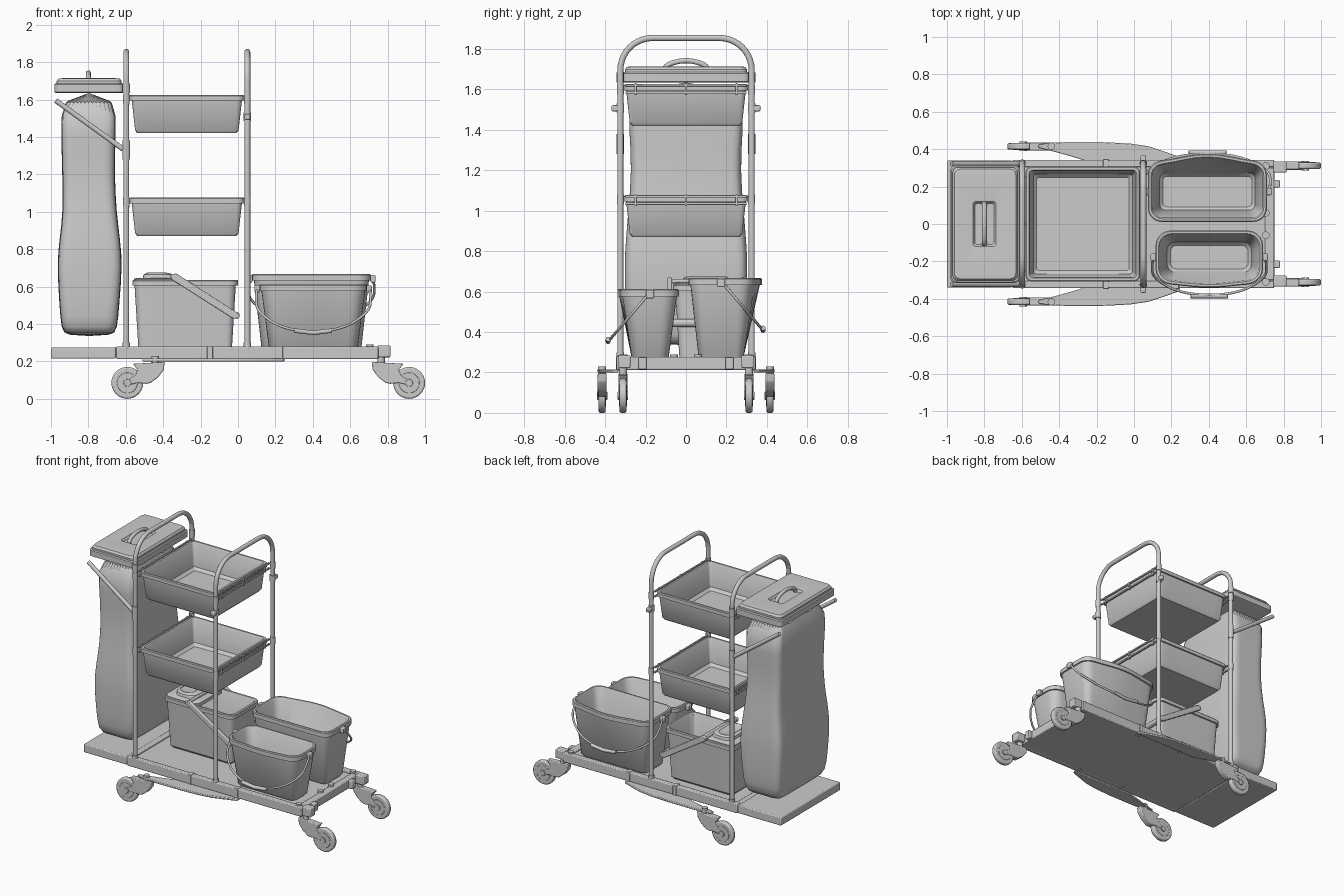
import bpy, bmesh, math
from mathutils import Vector

if "Cube" in bpy.data.objects:
    bpy.data.objects.remove(bpy.data.objects["Cube"])

def finish(name, bm, angle=35, bevel=0, sub=0):
    bmesh.ops.recalc_face_normals(bm, faces=bm.faces)
    me = bpy.data.meshes.new(name)
    bm.to_mesh(me)
    bm.free()
    return place(name, me, angle, bevel, sub)

def place(name, me, angle=35, bevel=0, sub=0):
    ob = bpy.data.objects.new(name, me)
    bpy.context.collection.objects.link(ob)
    if bevel:
        m = ob.modifiers.new("bevel", 'BEVEL')
        m.width, m.segments = bevel, 2
    if sub:
        m = ob.modifiers.new("smooth", 'SUBSURF')
        m.levels = m.render_levels = sub
    bpy.ops.object.select_all(action='DESELECT')
    ob.select_set(True)
    bpy.context.view_layer.objects.active = ob
    bpy.ops.object.shade_smooth_by_angle(angle=math.radians(angle))
    return ob

def box(name, x0, x1, y0, y1, z0, z1, bevel=0.006):
    bm = bmesh.new()
    bmesh.ops.create_cube(bm, size=1)
    for v in bm.verts:
        v.co = Vector(((x0 + x1) / 2 + v.co.x * (x1 - x0), (y0 + y1) / 2 + v.co.y * (y1 - y0),
                       (z0 + z1) / 2 + v.co.z * (z1 - z0)))
    return finish(name, bm, bevel=bevel)

def prism(name, outline, axis, lo, hi, bevel=0.005):
    # outline is in xz when axis is 'y', in xy when axis is 'z'
    bm = bmesh.new()
    co = lambda p, t: (p[0], t, p[1]) if axis == 'y' else (p[0], p[1], t)
    f = bm.faces.new([bm.verts.new(co(p, lo)) for p in outline])
    g = bmesh.ops.extrude_face_region(bm, geom=[f])
    d = Vector(co((0, 0), hi - lo))
    bmesh.ops.translate(bm, vec=d, verts=[v for v in g['geom'] if isinstance(v, bmesh.types.BMVert)])
    return finish(name, bm, bevel=bevel)

def tube(name, path, r, nurbs=False, res=5):
    cu = bpy.data.curves.new(name, 'CURVE')
    cu.dimensions, cu.bevel_depth, cu.bevel_resolution, cu.use_fill_caps = '3D', r, res, True
    sp = cu.splines.new('NURBS' if nurbs else 'POLY')
    sp.points.add(len(path) - 1)
    for p, c in zip(sp.points, path):
        p.co = (*c, 1)
    if nurbs:
        sp.use_endpoint_u, sp.order_u, sp.resolution_u = True, 3, 6
    tmp = bpy.data.objects.new("tmp", cu)
    me = bpy.data.meshes.new_from_object(tmp)
    bpy.data.objects.remove(tmp)
    return place(name, me, 40)

def loft(name, rings, sub=0, n=5, angle=35):
    # each ring: x0, x1, y0, y1, corner radius, z, bulge on +y, bulge on -y
    bm = bmesh.new()
    loops = []
    for x0, x1, y0, y1, r, z, *b in rings:
        bp, bn = (b + [0, 0])[:2]
        pts = []
        for k, (cx, cy) in enumerate([(x1 - r, y1 - r), (x0 + r, y1 - r), (x0 + r, y0 + r), (x1 - r, y0 + r)]):
            arc = [(cx + r * math.cos(a), cy + r * math.sin(a))
                   for a in [(k + i / n) * math.pi / 2 for i in range(n + 1)]]
            pts += arc
            if k in (0, 2):   # extra points along the long sides
                ex = x0 + r if k == 0 else x1 - r
                pts += [(arc[-1][0] + (ex - arc[-1][0]) * i / 8, arc[-1][1]) for i in range(1, 8)]
        xm, ym, h = (x0 + x1) / 2, (y0 + y1) / 2, (x1 - x0) / 2
        loop = []
        for x, y in pts:
            w = 0.5 + 0.5 * math.cos(math.pi * min(1, abs(x - xm) / h))
            y += w * bp * (y > ym) - w * bn * (y < ym)
            loop.append(bm.verts.new((x, y, z)))
        loops.append(loop)
    for a, b in zip(loops, loops[1:]):
        for i in range(len(a)):
            j = (i + 1) % len(a)
            bm.faces.new((a[i], a[j], b[j], b[i]))
    bm.faces.new(loops[0])
    bm.faces.new(loops[-1])
    return finish(name, bm, sub=sub, angle=angle)

def tub(name, x, y, z0, z1, taper, r, lip=0.012, rim=0.03, bp=0, bn=0):
    # open container with a turned-out rim; x and y are the rim limits
    def ring(d, z, k=1):
        return (x[0] + d, x[1] - d, y[0] + d, y[1] - d, max(r - d * 0.6, 0.012), z, bp * k, bn * k)
    t = taper + lip
    return loft(name, [ring(t + 0.012, z0, 0), ring(t, z0 + 0.015, 0), ring(lip, z1 - rim), ring(0, z1 - rim),
                       ring(0, z1 - 0.005), ring(0.005, z1), ring(lip + 0.006, z1), ring(lip + 0.012, z1 - 0.008),
                       ring(t + 0.012, z0 + 0.035, 0), ring(t + 0.03, z0 + 0.016, 0)])

# platform
box("platform_floor", -0.65, 0.75, -0.335, 0.335, 0.213, 0.262)
box("bag_platform", -1.0, -0.655, -0.34, 0.34, 0.215, 0.275)
box("platform_end_bar", 0.70, 0.75, -0.3, 0.3, 0.22, 0.277)
box("platform_joint_bar", -0.66, -0.62, -0.335, 0.335, 0.22, 0.277)
for s in (-1, 1):
    side = lambda a, b: sorted((s * a, s * b))
    box("side_rail", -0.65, 0.75, *side(0.305, 0.343), 0.212, 0.28)
    for x in (-0.15, 0.225):
        box("rail_clip", x - 0.015, x + 0.015, *side(0.30, 0.347), 0.209, 0.283, 0.003)
    box("caster_mount", 0.745, 0.815, *side(0.275, 0.335), 0.222, 0.285)
    box("end_hook", 0.745, 0.78, *side(0.195, 0.235), 0.215, 0.275)
    for y in (0.06, 0.31):
        bm = bmesh.new()
        bmesh.ops.create_cone(bm, cap_ends=True, segments=20, radius1=0.02, radius2=0.02, depth=0.02)
        bmesh.ops.translate(bm, vec=(0.705, s * y, 0.28), verts=bm.verts)
        finish("platform_plug", bm)
    # leaf-shaped outrigger carrying the wide casters
    leaf = [(0.25, 0.335), (0.24, 0.36), (0.17, 0.385), (0.08, 0.415), (-0.02, 0.43), (-0.15, 0.437), (-0.35, 0.438),
            (-0.44, 0.435), (-0.51, 0.425), (-0.51, 0.408), (-0.42, 0.385), (-0.33, 0.36), (-0.25, 0.335)]
    prism("caster_outrigger", [(x, s * y) for x, y in leaf], 'z', 0.2, 0.215, 0.004)

# casters: wheel, hub and hooded fork; d is the trailing direction
def caster(xw, y, d):
    for nm, r, w in (("wheel_tyre", 0.085, 0.034), ("wheel_disc", 0.055, 0.038), ("wheel_hub", 0.02, 0.052)):
        bm = bmesh.new()
        bmesh.ops.create_cone(bm, cap_ends=True, segments=40, radius1=r, radius2=r, depth=w)
        for v in bm.verts:
            v.co = Vector((xw + v.co.x, y + v.co.z, 0.085 + v.co.y))
        finish(nm, bm, bevel=0.008 if r > 0.08 else 0.002)
    prof = [(0.2, 0.197), (0.03, 0.187), (0.055, 0.155), (0.045, 0.125), (0.0, 0.1), (-0.01, 0.085), (0.005, 0.073),
            (0.06, 0.085), (0.1, 0.08), (0.125, 0.085), (0.165, 0.115), (0.195, 0.155)]
    prism("caster_fork", [(xw - d * a, z) for a, z in prof], 'y', y - 0.022, y + 0.022)
    tube("caster_stem", [(xw - d * 0.15, y, 0.18), (xw - d * 0.15, y, 0.23)], 0.02)

for s in (-1, 1):
    caster(-0.592, s * 0.415, -1)
    caster(0.915, s * 0.312, 1)

# arched upright frames
for x in (-0.597, 0.05):
    R = 0.16
    arc = [(x, 0.325 - R + R * math.cos(a), 1.695 + R * math.sin(a)) for a in [i * math.pi / 20 for i in range(11)]]
    tube("upright_frame", [(x, 0.325, 0.24)] + arc + [(px, -py, pz) for px, py, pz in arc[::-1]] + [(x, -0.325, 0.24)], 0.0155)
    for s in (-1, 1):
        tube("upright_socket", [(x, s * 0.325, 0.26), (x, s * 0.325, 0.3)], 0.02)
        for z in (1.08, 1.625):   # tray hangers
            tube("tray_clip", [(x, s * 0.325, z - 0.05), (x, s * 0.325, z)], 0.018)
for s in (-1, 1):
    tube("knob_collar", [(0.05, s * 0.325, 1.485), (0.05, s * 0.325, 1.53)], 0.02)
    box("side_knob", 0.035, 0.065, *sorted((s * 0.325, s * 0.368)), 1.492, 1.522)
    tube("bag_arm_sleeve", [(-0.597, s * 0.325, 1.28), (-0.597, s * 0.325, 1.38)], 0.02)
    tube("lid_sleeve", [(-0.597, s * 0.325, 1.635), (-0.597, s * 0.325, 1.685)], 0.02)
    tube("bag_support_arm", [(-0.975, s * 0.322, 1.595), (-0.615, s * 0.322, 1.335)], 0.014)

# two trays with their support bars
for z in (1.075, 1.625):
    tub("tray", (-0.58, 0.033), (-0.308, 0.308), z - 0.205, z, 0.018, 0.035)
    for x in (-0.588, 0.042):
        for dz in (-0.04, -0.004):
            box("tray_support_bar", x - 0.006, x + 0.006, -0.3, 0.3, z + dz - 0.006, z + dz + 0.006, 0.002)
        for y in (-0.25, 0, 0.25):
            box("tray_bar_tie", x - 0.007, x + 0.007, y - 0.005, y + 0.005, z - 0.052, z + 0.006, 0.002)

# waste bag
prof = [(0.335, -0.92, -0.67, 0.25), (0.37, -0.945, -0.645, 0.285), (0.5, -0.955, -0.635, 0.298), (0.72, -0.968, -0.617, 0.305),
        (0.85, -0.955, -0.63, 0.298), (1.0, -0.935, -0.65, 0.285), (1.2, -0.94, -0.66, 0.268), (1.4, -0.945, -0.655, 0.28), (1.64, -0.95, -0.645, 0.295)]
loft("waste_bag", [(a, b, -y, y, 0.05, z) for z, a, b, y in prof], sub=1, n=3, angle=60)

# bag frame, lid and lid handle
def lid_ring(d, z, r=0.03):
    return (-0.982 + d, -0.61 - d, -0.315 + d, 0.315 - d, r, z)
loft("bag_frame", [lid_ring(0.008, 1.635), lid_ring(0, 1.64), lid_ring(0, 1.68), lid_ring(0.006, 1.686)])
loft("bag_lid", [lid_ring(0.012, 1.68), lid_ring(0.012, 1.698), lid_ring(0.022, 1.712), lid_ring(0.045, 1.714),
                 (-0.86, -0.738, -0.12, 0.12, 0.015, 1.705), (-0.85, -0.748, -0.11, 0.11, 0.015, 1.69)])
prism_pts = [(-0.11, 1.69), (-0.105, 1.715), (-0.06, 1.735), (0, 1.745), (0.06, 1.735), (0.105, 1.715), (0.11, 1.69)]
tube("lid_handle", [(-0.8, y, z) for y, z in prism_pts], 0.013, True)

# wringer bucket with press and U-shaped lever
tub("wringer_bucket", (-0.565, 0.0), (-0.065, 0.265), 0.262, 0.635, 0.02, 0.05)
loft("press_cover", [(-0.555, -0.29, -0.055, 0.255, 0.045, 0.615), (-0.555, -0.29, -0.055, 0.255, 0.045, 0.64), (-0.545, -0.3, -0.045, 0.245, 0.04, 0.646)])
loft("press_dome", [(-0.51, -0.33, -0.02, 0.22, 0.06, 0.64), (-0.505, -0.345, -0.015, 0.215, 0.06, 0.665),
                    (-0.485, -0.38, 0.0, 0.2, 0.05, 0.674), (-0.465, -0.41, 0.04, 0.16, 0.02, 0.66)])
for y in (-0.08, 0.28):
    prism("press_lever_arm", [(-0.36, 0.665), (-0.33, 0.67), (0.005, 0.455), (0.0, 0.43), (-0.03, 0.43), (-0.36, 0.64)], 'y', y - 0.011, y + 0.011)
tube("press_lever_grip", [(-0.01, -0.09, 0.445), (-0.01, 0.29, 0.445)], 0.02)
tube("press_lever_axle", [(-0.345, -0.09, 0.652), (-0.345, 0.29, 0.652)], 0.011)

# two loose buckets with drop handles; s is the side the handle hangs to
def bucket(name, x, y, top, s, r):
    tub(name, x, y, 0.262, top, 0.04, r, rim=0.035, lip=0.01, bp=0.04 * (s > 0), bn=0.02 * (s < 0))
    ym, xm = (y[0] + y[1]) / 2, (x[0] + x[1]) / 2
    h = (x[1] - x[0]) / 2 + 0.012
    pts = [(-1, 0, 0), (-1.03, 0.25, 0.25), (-1, 0.55, 0.55), (-0.6, 0.92, 0.92), (0, 1.04, 1.04)]
    pts += [(-a, b, c) for a, b, c in pts[-2::-1]]
    full = [(xm + a * h, ym + s * 0.2 * b, top - 0.015 - 0.235 * c) for a, b, c in pts]
    tube(name + "_handle", full, 0.007, True, 3)
    tube(name + "_handle_grip", [(xm + t * 0.1, full[4][1], full[4][2] + 0.012 * abs(t)) for t in (-1, -0.5, 0, 0.5, 1)], 0.012)
    for e in (-1, 1):
        box(name + "_handle_lug", xm + e * h - 0.014, xm + e * h + 0.014, ym - 0.02, ym + 0.02, top - 0.045, top - 0.005)

bucket("large_bucket", (0.075, 0.71), (0.012, 0.335), 0.667, 1, 0.07)
bucket("small_bucket", (0.115, 0.69), (-0.32, -0.035), 0.612, -1, 0.08)
